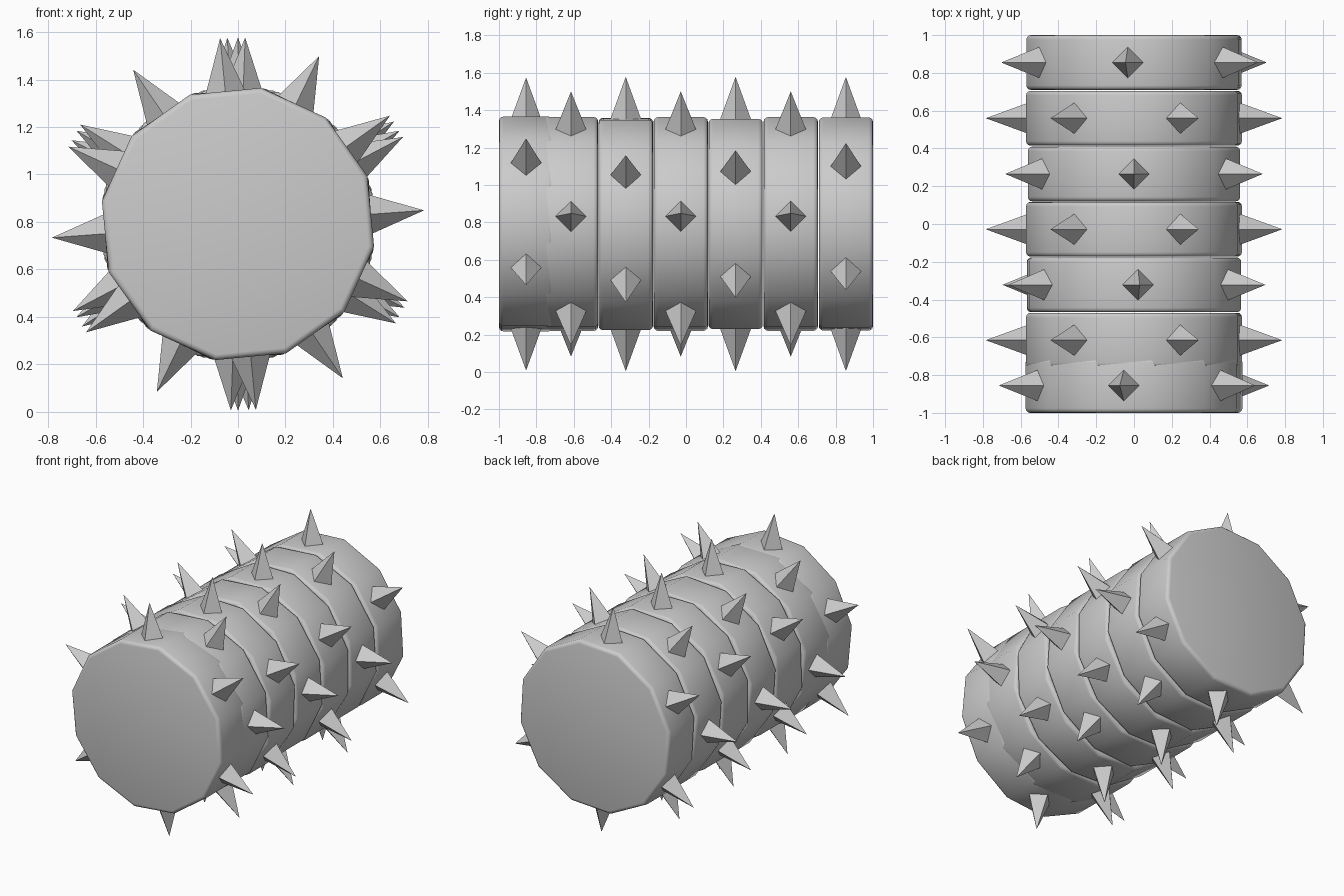
import bpy, bmesh
from math import sin, cos, pi, radians

if "Cube" in bpy.data.objects:
    bpy.data.objects.remove(bpy.data.objects["Cube"])

CZ = 0.791            # axis height
R = 0.582             # ring corner radius
TIP = 0.787           # spike tip radius
HALF = 0.145          # half ring width
BEV = 0.024
SIDES = 12


def finish(bm, name, angle):
    bmesh.ops.recalc_face_normals(bm, faces=bm.faces)
    me = bpy.data.meshes.new(name)
    bm.to_mesh(me)
    bm.free()
    ob = bpy.data.objects.new(name, me)
    bpy.context.collection.objects.link(ob)
    bpy.ops.object.select_all(action='DESELECT')
    ob.select_set(True)
    bpy.context.view_layer.objects.active = ob
    bpy.ops.object.shade_smooth_by_angle(angle=radians(angle))


# twelve-sided disc along y with rounded rims
def drum_ring(name, yc, rot):
    bm = bmesh.new()
    arc = [(R - BEV + BEV * sin(a), HALF - BEV + BEV * cos(a))
           for a in (0, pi / 6, pi / 3, pi / 2)]
    profile = [(r, -y) for r, y in arc] + [(r, y) for r, y in reversed(arc)]
    loops = []
    for r, y in profile:
        loops.append([bm.verts.new((r * cos(a), yc + y, CZ + r * sin(a)))
                      for a in (rot + (i + 0.5) * 2 * pi / SIDES for i in range(SIDES))])
    for lo, hi in zip(loops, loops[1:]):
        for i in range(SIDES):
            j = (i + 1) % SIDES
            bm.faces.new((lo[i], lo[j], hi[j], hi[i]))
    bm.faces.new(loops[0])
    bm.faces.new(loops[-1])
    finish(bm, name, 45)


# six four-sided spikes around a ring
def spikes(name, yc, rot):
    bm = bmesh.new()
    base, w = 0.545, 0.088
    for k in range(6):
        a = rot + k * pi / 3
        c, s = cos(a), sin(a)

        def vert(rad, tan, dy):
            return bm.verts.new((rad * c - tan * s, yc + dy, CZ + rad * s + tan * c))
        tip = vert(TIP, 0, 0)
        b = [vert(base, t, d) for t, d in ((w, 0), (0, w), (-w, 0), (0, -w))]
        for i in range(4):
            bm.faces.new((b[i], b[(i + 1) % 4], tip))
        bm.faces.new(b)
    finish(bm, name, 85)


# ring centre along y, rotation in degrees
rings = [(-0.855, 35.5), (-0.615, 4.2), (-0.322, 27.8), (-0.028, 4.2),
         (0.265, 30.0), (0.560, 4.2), (0.855, 33.3)]
for n, (y, deg) in enumerate(rings, 1):
    drum_ring(f"drum_ring_{n}", y, radians(deg))
    spikes(f"ring_spikes_{n}", y, radians(deg))
